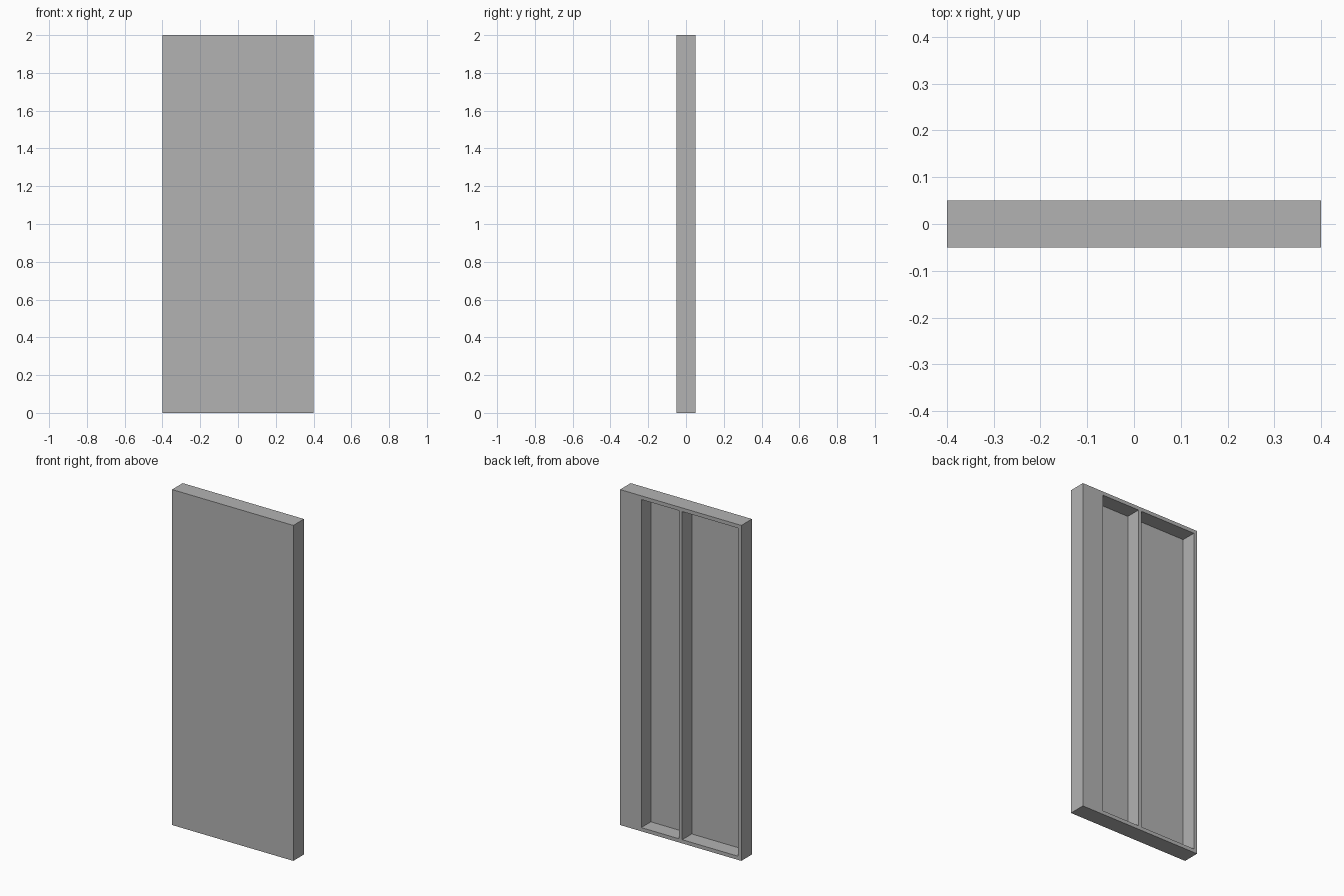
import bpy
import bmesh

cube = bpy.data.objects.get("Cube")
if cube:
    bpy.data.objects.remove(cube, do_unlink=True)

# Single plain grey
grey = bpy.data.materials.new("plain_grey")
grey.use_nodes = True
colour = (0.45, 0.45, 0.45, 1)
grey.diffuse_color = colour
grey.node_tree.nodes["Principled BSDF"].inputs["Base Color"].default_value = colour

# Overall size and wall thicknesses
HALF_W, HALF_D, HEIGHT = 0.4, 0.05, 2.0
RIM, PANEL = 0.022, 0.01
POCKETS = [(0.01, 0.26), (-HALF_W + RIM, -0.01)]


def quad(bm, corners):
    bm.faces.new([bm.verts.new(c) for c in corners])


def build_leaf():
    """Slab whose back face is a grid; the pocket cells are pushed in."""
    bm = bmesh.new()
    xs = sorted({-HALF_W, HALF_W, *[x for p in POCKETS for x in p]})
    zs = [0, RIM, HEIGHT - RIM, HEIGHT]

    # Back face grid
    for x0, x1 in zip(xs, xs[1:]):
        for z0, z1 in zip(zs, zs[1:]):
            quad(bm, [(x1, HALF_D, z0), (x0, HALF_D, z0),
                      (x0, HALF_D, z1), (x1, HALF_D, z1)])
    bmesh.ops.remove_doubles(bm, verts=bm.verts, dist=0.0001)

    # Recessed pockets with straight walls
    for x0, x1 in POCKETS:
        cell = [f for f in bm.faces
                if x0 < f.calc_center_median().x < x1
                and RIM < f.calc_center_median().z < HEIGHT - RIM]
        result = bmesh.ops.extrude_face_region(bm, geom=cell)
        for v in result["geom"]:
            if isinstance(v, bmesh.types.BMVert):
                v.co.y = -HALF_D + PANEL
        bmesh.ops.delete(bm, geom=[f for f in cell if f.is_valid],
                         context="FACES_ONLY")

    # Outer sides and plain front
    border = [e for e in bm.edges if e.is_boundary]
    result = bmesh.ops.extrude_edge_only(bm, edges=border)
    for v in result["geom"]:
        if isinstance(v, bmesh.types.BMVert):
            v.co.y = -HALF_D
    bmesh.ops.holes_fill(bm, edges=[e for e in bm.edges if e.is_boundary])

    # Merge coplanar faces and tidy normals
    bmesh.ops.dissolve_limit(bm, angle_limit=0.01, verts=bm.verts, edges=bm.edges)
    bmesh.ops.recalc_face_normals(bm, faces=bm.faces)
    bmesh.ops.triangulate(bm, faces=bm.faces)
    mesh = bpy.data.meshes.new("panel_leaf")
    bm.to_mesh(mesh)
    bm.free()
    mesh.materials.append(grey)
    obj = bpy.data.objects.new("panel_leaf", mesh)
    bpy.context.collection.objects.link(obj)


build_leaf()
